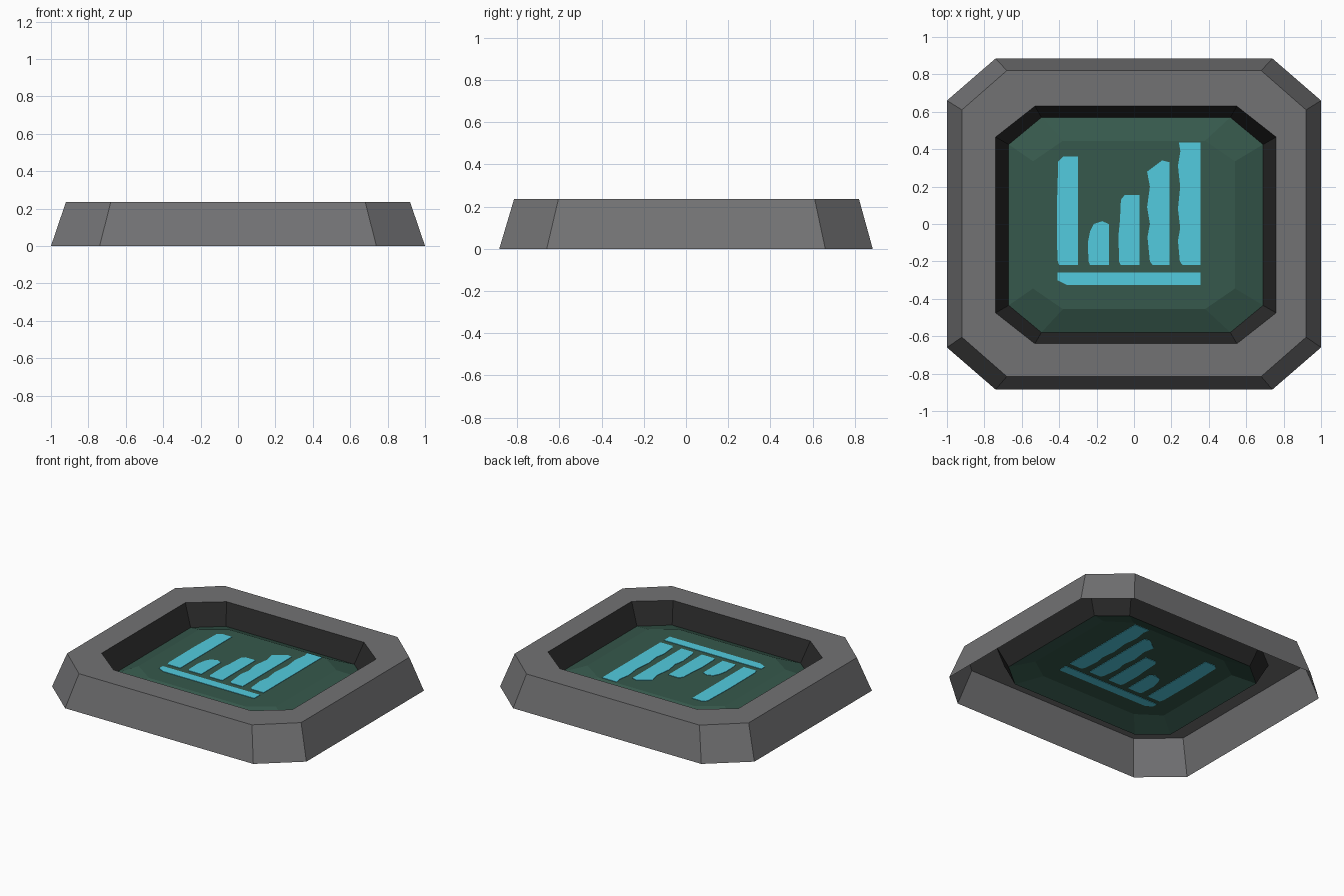
import bpy, bmesh

if "Cube" in bpy.data.objects:
    bpy.data.objects.remove(bpy.data.objects["Cube"])


def material(name, rgb):
    m = bpy.data.materials.new(name)
    m.diffuse_color = (*rgb, 1)
    m.use_nodes = True
    m.node_tree.nodes["Principled BSDF"].inputs["Base Color"].default_value = m.diffuse_color
    return m


GREY = material("frame grey", (0.17, 0.17, 0.175))
DARK = material("recess dark grey", (0.022, 0.022, 0.022))
GREEN = material("screen dark green", (0.037, 0.098, 0.072))
CYAN = material("graph cyan", (0.084, 0.60, 0.74))


def octagon(x0, x1, y0, y1, cx, cy, z):
    """Chamfered rectangle, counter-clockwise, with corner cuts cx and cy."""
    pts = [(x0 + cx, y0), (x1 - cx, y0), (x1, y0 + cy), (x1, y1 - cy),
           (x1 - cx, y1), (x0 + cx, y1), (x0, y1 - cy), (x0, y0 + cy)]
    return [(x, y, z) for x, y in pts]


def finish(bm, name, mats):
    me = bpy.data.meshes.new(name)
    bm.to_mesh(me)
    bm.free()
    for m in mats:
        me.materials.append(m)
    ob = bpy.data.objects.new(name, me)
    bpy.context.collection.objects.link(ob)
    return ob


def loft(name, rings, mats, band_mats, cap=False):
    """Bridge successive rings; band_mats gives a material slot per band."""
    bm = bmesh.new()
    loops = [[bm.verts.new(p) for p in r] for r in rings]
    n = len(loops[0])
    for a, b, mi in zip(loops, loops[1:], band_mats):
        for i in range(n):
            j = (i + 1) % n
            bm.faces.new((a[i], a[j], b[j], b[i])).material_index = mi
    if cap:
        bm.faces.new(loops[-1])
    return finish(bm, name, mats)


def plate(name, pts, z, thick):
    """Thin plate that shows on both sides of the screen sheet."""
    bm = bmesh.new()
    f = bm.faces.new([bm.verts.new((x, y, z - thick / 2)) for x, y in pts])
    res = bmesh.ops.extrude_face_region(bm, geom=[f], use_keep_orig=True)
    top = [v for v in res["geom"] if isinstance(v, bmesh.types.BMVert)]
    bmesh.ops.translate(bm, verts=top, vec=(0, 0, thick))
    bmesh.ops.recalc_face_normals(bm, faces=bm.faces[:])
    return finish(bm, name, [CYAN])


# Frame: sloped outer wall, flat rim and dark recess wall, open underneath
H, EDGE_Z, MID_Z = 0.235, 0.092, 0.147
recess_bottom = octagon(-0.67, 0.69, -0.58, 0.57, 0.175, 0.145, EDGE_Z)
loft("frame", [
    octagon(-1, 1, -0.885, 0.885, 0.26, 0.225, 0),
    octagon(-0.92, 0.92, -0.815, 0.82, 0.24, 0.21, H),
    octagon(-0.74, 0.76, -0.64, 0.63, 0.21, 0.165, H),
    recess_bottom,
], [GREY, DARK], [0, 0, 1])

# Screen: sheet with bevelled border rising to a flat centre
loft("screen", [
    recess_bottom,
    octagon(-0.54, 0.54, -0.455, 0.445, 0.16, 0.11, MID_Z),
], [GREEN], [0], cap=True)

# Bar graph: worn outlines, one per bar, and the base line
B = -0.22
bars = [
    [(-0.40, B), (-0.30, B), (-0.30, 0.36), (-0.38, 0.36), (-0.405, 0.335),
     (-0.412, 0.1), (-0.41, -0.19)],
    [(-0.235, B), (-0.135, B), (-0.135, 0.0), (-0.17, 0.015), (-0.215, 0.0),
     (-0.235, -0.04), (-0.247, -0.1), (-0.243, -0.2)],
    [(-0.07, B), (0.03, B), (0.03, 0.155), (-0.05, 0.155), (-0.07, 0.13),
     (-0.075, 0.02), (-0.083, -0.06), (-0.08, -0.2)],
    [(0.10, B), (0.19, B), (0.19, 0.33), (0.15, 0.34), (0.11, 0.31),
     (0.07, 0.28), (0.085, 0.2), (0.07, 0.09), (0.085, 0.0),
     (0.072, -0.07), (0.085, -0.2)],
    [(0.26, B), (0.355, B), (0.355, 0.436), (0.24, 0.436), (0.248, 0.39),
     (0.235, 0.31), (0.247, 0.2), (0.235, 0.08), (0.247, -0.02),
     (0.235, -0.09), (0.245, -0.2)],
]
for i, pts in enumerate(bars, 1):
    plate(f"graph_bar_{i}", pts, MID_Z, 0.006)
plate("graph_base_line", [(-0.36, -0.325), (0.355, -0.325), (0.355, -0.26),
                          (-0.41, -0.26), (-0.41, -0.3)], MID_Z, 0.006)
